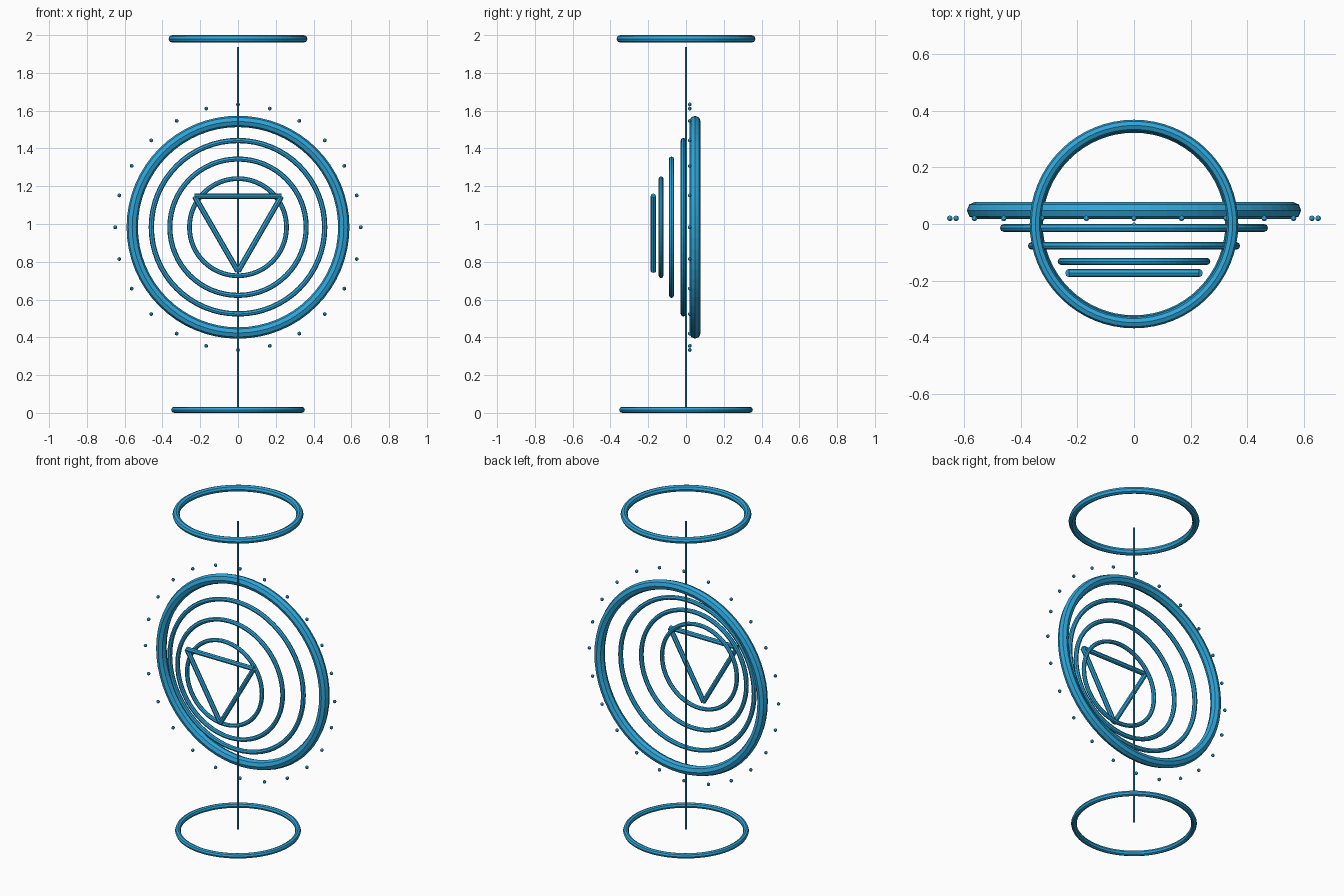
import bpy, math
from mathutils import Vector

if "Cube" in bpy.data.objects:
    bpy.data.objects.remove(bpy.data.objects["Cube"])

blue = bpy.data.materials.new("bright_blue")
blue.diffuse_color = (0.027, 0.38, 0.70, 1)
blue.use_nodes = True
blue.node_tree.nodes["Principled BSDF"].inputs["Base Color"].default_value = blue.diffuse_color

CZ = 0.983  # height of the emblem centre


def finish(name):
    ob = bpy.context.object
    ob.name = name
    ob.data.materials.append(blue)
    return ob


def ring(name, major, minor, loc, upright=True, sides=8):
    bpy.ops.mesh.primitive_torus_add(
        major_radius=major, minor_radius=minor, major_segments=64, minor_segments=sides,
        location=loc, rotation=(math.pi / 2 if upright else 0, 0, 0))
    return finish(name)


def bar(name, a, b, radius):
    a, b = Vector(a), Vector(b)
    bpy.ops.mesh.primitive_cylinder_add(
        vertices=8, radius=radius, depth=(b - a).length, location=(a + b) / 2,
        rotation=(b - a).to_track_quat('Z', 'Y').to_euler())
    return finish(name)


# Flat rings above and below
ring("top_ring", 0.348, 0.020, (0, 0, 1.98), upright=False)
ring("base_ring", 0.338, 0.016, (0, 0, 0.016), upright=False)

# Upright concentric rings stepping forward
ring("outer_ring", 0.560, 0.030, (0, 0.048, CZ))
ring("second_ring", 0.459, 0.014, (0, -0.014, CZ))
ring("third_ring", 0.361, 0.0135, (0, -0.077, CZ))
ring("inner_ring", 0.257, 0.0125, (0, -0.132, CZ))

# Downward triangle in front
corners = [(-0.23, -0.173, 1.147), (0.23, -0.173, 1.147), (0, -0.173, 0.749)]
for i in range(3):
    bar(f"triangle_bar_{i + 1}", corners[i], corners[(i + 1) % 3], 0.0145)

# Thin central rod
bar("central_rod", (0, 0, 0.025), (0, 0, 1.936), 0.006)

# Circle of small dots
for i in range(24):
    t = math.tau * i / 24
    bpy.ops.mesh.primitive_uv_sphere_add(
        segments=8, ring_count=6, radius=0.010,
        location=(0.65 * math.cos(t), 0.02, CZ + 0.65 * math.sin(t)))
    finish(f"dot_{i + 1}")
